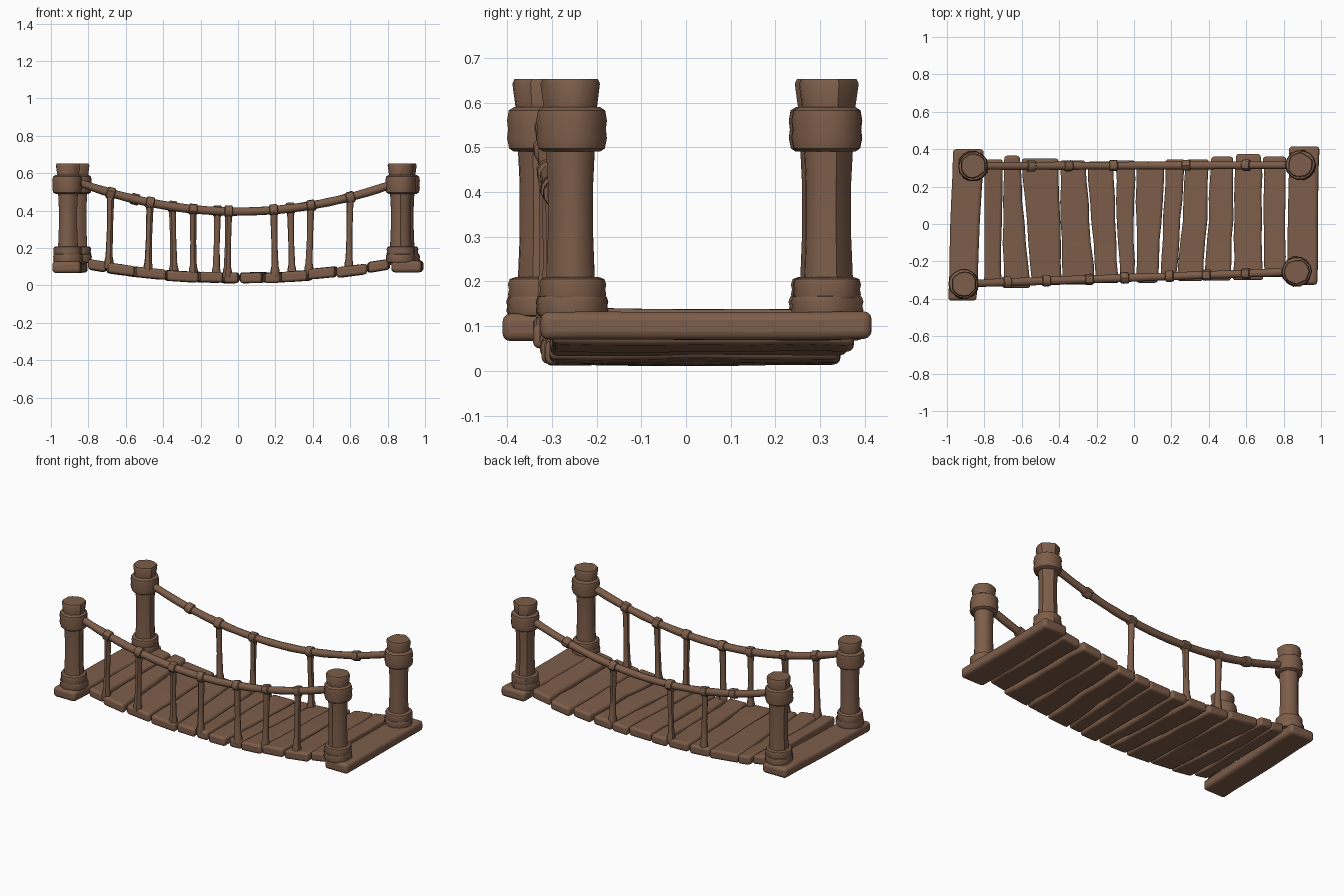
import bpy, bmesh, math, random
from mathutils import Vector

random.seed(4)
cube = bpy.data.objects.get("Cube")
if cube:
    bpy.data.objects.remove(cube, do_unlink=True)

wood = bpy.data.materials.new("brown wood")
wood.use_nodes = True
colour = (0.205, 0.11, 0.067, 1)
wood.diffuse_color = colour
wood.node_tree.nodes["Principled BSDF"].inputs["Base Color"].default_value = colour


def finish(name, bm, bevel=0, angle=40):
    bmesh.ops.recalc_face_normals(bm, faces=bm.faces)
    mesh = bpy.data.meshes.new(name)
    bm.to_mesh(mesh)
    bm.free()
    mesh.materials.append(wood)
    ob = bpy.data.objects.new(name, mesh)
    bpy.context.collection.objects.link(ob)
    if bevel:
        mod = ob.modifiers.new("rounded edges", "BEVEL")
        mod.width, mod.segments = bevel, 3
        mod.limit_method, mod.angle_limit = "ANGLE", math.radians(50)
    bpy.ops.object.select_all(action="DESELECT")
    ob.select_set(True)
    bpy.context.view_layer.objects.active = ob
    bpy.ops.object.shade_smooth_by_angle(angle=math.radians(angle))
    return ob


def tube(name, path, radii, sides=12, wobble=0.0):
    """Sweep a slightly irregular round section along a path."""
    bm = bmesh.new()
    path = [Vector(p) for p in path]
    lobes = [1 + random.uniform(-wobble, wobble) for _ in range(sides)]
    rings = []
    for i, (p, r) in enumerate(zip(path, radii)):
        t = (path[min(i + 1, len(path) - 1)] - path[max(i - 1, 0)]).normalized()
        u = t.cross(Vector((0, 1, 0))).normalized()
        v = t.cross(u)
        ring = []
        for k in range(sides):
            a = 2 * math.pi * k / sides
            ring.append(bm.verts.new(p + (u * math.cos(a) + v * math.sin(a)) * r * lobes[k]))
        rings.append(ring)
    for a, b in zip(rings, rings[1:]):
        for k in range(sides):
            j = (k + 1) % sides
            bm.faces.new((a[k], a[j], b[j], b[k]))
    bm.faces.new(rings[0])
    bm.faces.new(rings[-1])
    return finish(name, bm)


def band(name, centre, direction, r, length, wobble=0.04, sides=14):
    """Rounded ring wrapped around a post or rail."""
    d = Vector(direction).normalized() * length / 2
    steps = ((-1, .8), (-.85, .94), (-.4, 1), (0, .97), (.4, 1), (.85, .95), (1, .8))
    tube(name, [Vector(centre) + d * s for s, _ in steps],
         [r * k for _, k in steps], sides, wobble)


def plank(name, back, front, y_back, y_front, height, thick, bevel, warp):
    """Board running across the bridge between two pairs of x edges."""
    bm = bmesh.new()
    bmesh.ops.create_cube(bm, size=1)
    long_edges = [e for e in bm.edges if abs(e.verts[0].co.y - e.verts[1].co.y) > .5]
    bmesh.ops.subdivide_edges(bm, edges=long_edges, cuts=5, use_grid_fill=True)
    lift = random.uniform(-warp, warp)
    bend = [random.uniform(-warp, warp) for _ in range(7)]
    for v in bm.verts:
        f = v.co.y + .5
        side, up = v.co.x + .5, v.co.z
        left = front[0] + (back[0] - front[0]) * f
        right = front[1] + (back[1] - front[1]) * f
        x = left + (right - left) * side
        row = round(f * 6)
        shift = bend[row] if side > .5 else bend[6 - row]
        y = y_front + (y_back - y_front) * f
        v.co = (x + shift, y, height(x) + lift + up * thick + bend[row] * .4)
    return finish(name, bm, bevel)


def deck_z(x):
    return 0.042 + 0.105 * x * x


def rail_z(x):
    return 0.395 + 0.215 * x * x


# End beams
flat = lambda x: 0.1
plank("left_end_beam", (-.965, -.805), (-.995, -.84), .4, -.41, flat, .062, .018, .003)
plank("right_end_beam", (.83, .99), (.82, .982), .415, -.325, flat, .062, .018, .003)

# Deck planks: x position of each seam at the back and front ends
seams = ((-.80, -.81), (-.70, -.705), (-.61, -.55), (-.40, -.385), (-.255, -.205),
         (-.105, -.08), (.01, .005), (.165, .135), (.275, .23), (.41, .375),
         (.54, .525), (.685, .695), (.82, .81))
backs = (.345, .365, .35, .34, .335, .34, .335, .345, .345, .36, .375, .36)
for i, (a, b) in enumerate(zip(seams, seams[1:])):
    x = (a[1] + b[1]) / 2
    y_front = -.308 + .035 * x + random.uniform(-.014, .008)
    plank(f"deck_plank_{i + 1}", (a[0] + .005, b[0] - .005), (a[1] + .005, b[1] - .005),
          backs[i], y_front, deck_z, .055, .014, .005)

# Posts with collars and foot bands
posts = {"back_left": (.89, .315), "front_left": (.87, -.255),
         "back_right": (-.86, .31), "front_right": (-.91, -.32)}
shape = ((.11, .056), (.2, .055), (.3, .051), (.42, .051), (.5, .055),
         (.59, .06), (.642, .067), (.653, .062))
for name, (x, y) in posts.items():
    tube(name + "_post", [(x, y, z) for z, _ in shape], [r for _, r in shape], 16, .07)
    band(name + "_collar", (x, y, .54), (0, 0, 1), .08, .10)
    band(name + "_foot_upper_band", (x, y, .182), (0, 0, 1), .077, .055)
    band(name + "_foot_lower_band", (x, y, .145), (0, 0, 1), .081, .05)


# Sagging rails with knots and uprights
def build_rail(name, start, end, uprights, knots):
    def point(x):
        f = (x - start[0]) / (end[0] - start[0])
        return Vector((x, start[1] + (end[1] - start[1]) * f, rail_z(x)))

    steps = 28
    xs = [start[0] + (end[0] - start[0]) * i / steps for i in range(steps + 1)]
    tube(name + "_rail", [point(x) for x in xs],
         [.022 + random.uniform(-.0015, .0015) for _ in xs], 10)
    for i, x in enumerate(uprights + knots):
        slope = point(x + .01) - point(x - .01)
        band(f"{name}_knot_{i + 1}", point(x), slope, .031, .045, .06, 10)
    for i, x in enumerate(uprights):
        top = point(x)
        low = Vector((x + random.uniform(-.012, .012), top.y, deck_z(x)))
        stops = ((0, .024), (.1, .024), (.16, .019), (.5, .016), (.85, .018), (1, .02))
        tube(f"{name}_upright_{i + 1}", [low.lerp(top, f) for f, _ in stops],
             [r for _, r in stops], 10, .05)


build_rail("front", posts["front_right"], posts["front_left"],
           (-.68, -.47, -.24, -.05, .19, .39, .6), ())
build_rail("back", posts["back_right"], posts["back_left"],
           (-.35, -.11, .28), (-.55, .6))
